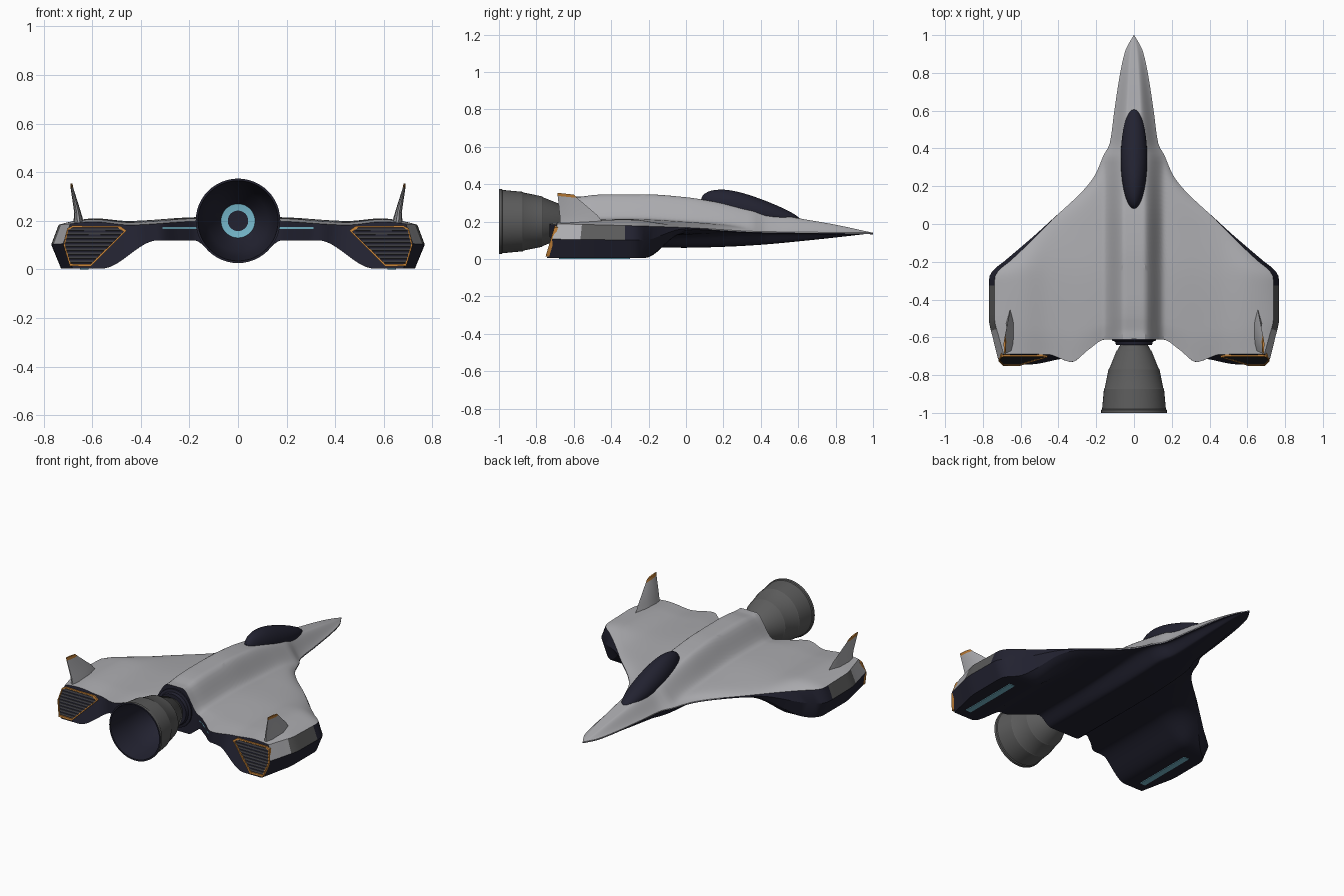
import bpy, bmesh, math

if "Cube" in bpy.data.objects:
    bpy.data.objects.remove(bpy.data.objects["Cube"])


def mat(name, r, g, b):
    m = bpy.data.materials.new(name)
    m.diffuse_color = (r, g, b, 1)
    m.use_nodes = True
    m.node_tree.nodes["Principled BSDF"].inputs["Base Color"].default_value = m.diffuse_color
    return m


GREY = mat("hull_grey", 0.41, 0.41, 0.43)
NAVY = mat("dark_navy", 0.016, 0.016, 0.03)
METAL = mat("nozzle_metal", 0.105, 0.105, 0.105)
SLAT = mat("grille_grey", 0.04, 0.04, 0.045)
ORANGE = mat("orange_trim", 0.50, 0.20, 0.035)
CYAN = mat("cyan_glow", 0.18, 0.48, 0.60)


def finish(name, bm, mats, mirror=False, angle=30):
    bmesh.ops.remove_doubles(bm, verts=bm.verts, dist=1e-4)
    bmesh.ops.recalc_face_normals(bm, faces=bm.faces)
    me = bpy.data.meshes.new(name)
    bm.to_mesh(me)
    bm.free()
    for m in mats:
        me.materials.append(m)
    ob = bpy.data.objects.new(name, me)
    bpy.context.collection.objects.link(ob)
    if mirror:
        ob.modifiers.new("mirror", 'MIRROR')
    bpy.ops.object.select_all(action='DESELECT')
    ob.select_set(True)
    bpy.context.view_layer.objects.active = ob
    bpy.ops.object.shade_smooth_by_angle(angle=math.radians(angle))
    return ob


def face(bm, vs, mi=0):
    f = bm.faces.new(vs)
    f.material_index = mi


def sm(a, b, x):
    t = max(0.0, min(1.0, (x - a) / (b - a)))
    return t * t * (3 - 2 * t)


def curve(pts):
    """Monotone cubic interpolation through (position, value) points."""
    pts = sorted(pts)
    d = [(q[1] - p[1]) / (q[0] - p[0]) for p, q in zip(pts, pts[1:])]
    tan = [d[0]] + [2 * a * b / (a + b) if a * b > 0 else 0 for a, b in zip(d, d[1:])] + [d[-1]]

    def f(x):
        x = max(pts[0][0], min(pts[-1][0], x))
        i = max(k for k in range(len(d)) if pts[k][0] <= x)
        h = pts[i + 1][0] - pts[i][0]
        t = (x - pts[i][0]) / h
        return ((2*t**3 - 3*t*t + 1) * pts[i][1] + (t**3 - 2*t*t + t) * h * tan[i]
                + (3*t*t - 2*t**3) * pts[i + 1][1] + (t**3 - t*t) * h * tan[i + 1])
    return f


# Hull guide curves along y: outline, spine, wing, edge, belly
width = curve([(1, .001), (.92, .045), (.8, .073), (.6, .104), (.42, .13), (.37, .158), (.25, .212),
               (0, .46), (-.2, .69), (-.25, .75), (-.29, .768), (-.5, .768), (-.6, .745), (-.69, .72)])
spine = curve([(1, .14), (.8, .183), (.6, .218), (.4, .255), (.2, .297), (0, .33),
               (-.2, .345), (-.4, .346), (-.61, .333)])
wing_top = curve([(1, .14), (.4, .165), (.2, .185), (0, .2), (-.3, .215), (-.55, .21), (-.7, .197)])
edge_top = curve([(1, .14), (.4, .147), (0, .168), (-.3, .178), (-.69, .188)])
wing_low = curve([(1, .138), (.4, .142), (0, .128), (-.3, .12), (-.7, .12)])
keel = curve([(1, .138), (.8, .115), (.6, .094), (.4, .076), (.2, .065), (0, .06), (-.6, .065)])
tail = curve([(0, -.61), (.155, -.612), (.24, -.665), (.33, -.73), (.46, -.69), (.8, -.688)])


def pod(y):
    return 1 - sm(-.23, .08, y)


def top_z(x, y, u):
    s = min(.165, width(y))
    z = wing_top(y) - .015 * sm(.16, .45, x) + .018 * pod(y) * sm(.45, .62, x)
    z += (edge_top(y) - z) * u ** 8
    return z + (spine(y) - wing_top(y)) * (1 - sm(.3 * s, s, x))


def low_z(x, y, u):
    s = min(.18, width(y))
    z = wing_low(y) + (keel(y) - wing_low(y)) * (1 - sm(.5 * s, s, x))
    p = pod(y)
    z += (.004 - z) * p * sm(.33, .56, x)
    return z + (edge_top(y) - .008 - z) * (1 - p) * u ** 4


# Hull: lofted half, mirrored
bm = bmesh.new()
N = 48
ys = [1 - 1.5 * i / 60 for i in range(61)] + [-.5 - .19 * i / 10 for i in range(1, 11)]
rows = []
for yn in ys:
    s = max(0, (-.5 - yn) / .19)
    w, p = width(yn), pod(yn)
    row = []
    for j in range(N + 1):
        x = j / N * (w - .03 * p)
        z = top_z(x, yn, j / N)
        row.append((x, yn if s == 0 else -.5 + s * (tail(x) + .5), z))
    zm = (row[-1][2] + low_z(w, yn, 1)) / 2 + .01 * p
    row.append((w, yn if s == 0 else -.5 - s * .215, zm))
    for j in range(N, -1, -1):
        x = j / N * (w - .04 * p)
        z = low_z(x, yn, j / N)
        end = tail(x) if x < .34 else min(tail(x), -.745 + .3 * z)
        row.append((x, yn if s == 0 else -.5 + s * (end + .5), z))
    rows.append([bm.verts.new(c) for c in row])
for i, (a, b) in enumerate(zip(rows, rows[1:])):
    y = ys[i + 1]
    for j in range(len(a) - 1):
        m = 0 if j < N else 1
        if j == N:      # upper side band: navy, then panel, then grey
            m = 0 if y < -.56 or y > .1 else 2 if y < -.33 else 1
        face(bm, (a[j], a[j + 1], b[j + 1], b[j]), m)
e = rows[-1]
L = len(e) - 1
for j in range(N):
    face(bm, (e[j], e[j + 1], e[L - j - 1], e[L - j]), 1)
face(bm, (e[N], e[N + 1], e[N + 2]), 1)
finish("hull", bm, [GREY, NAVY, METAL], True)

# Canopy: bubble following the spine
bm = bmesh.new()
bmesh.ops.create_uvsphere(bm, u_segments=40, v_segments=24, radius=1)
for v in bm.verts:
    y = .345 + .265 * v.co.y
    v.co = (.07 * v.co.x, y, spine(y) - .008 + (.092 - .03 * (v.co.y + .36)) * v.co.z)
finish("canopy", bm, [NAVY])


def lathe(name, prof, mats, n=48):
    """Spin (radius, y, material) points about the engine axis."""
    bm = bmesh.new()
    rings = [[bm.verts.new((r * math.cos(k * math.tau / n), y, .2 + r * math.sin(k * math.tau / n)))
              for k in range(n)] for r, y, _ in prof]
    for i in range(len(prof) - 1):
        for k in range(n):
            q = (k + 1) % n
            face(bm, (rings[i][k], rings[i][q], rings[i + 1][q], rings[i + 1][k]), prof[i][2])
    finish(name, bm, mats)


# Main engine nozzle with stepped bands, and its collar
lathe("engine_nozzle", [
    (.065, -.60, 0), (.07, -.635, 0), (.088, -.668, 0), (.093, -.672, 0), (.13, -.765, 0), (.135, -.77, 0),
    (.155, -.868, 0), (.159, -.873, 0), (.169, -.98, 0), (.174, -.984, 0), (.174, -1, 1), (.165, -1, 1),
    (.15, -.87, 1), (.125, -.77, 1), (.07, -.69, 2), (.042, -.685, 1), (.001, -.685, 1)],
    [METAL, NAVY, CYAN])
lathe("engine_collar", [(.12, -.58, 0), (.115, -.618, 0), (.1, -.622, 0), (.095, -.64, 0), (.05, -.64, 0)], [NAVY])

# Tail fins with orange tips
bm = bmesh.new()
levels = []
for cx, front, back, t, z in ((.655, -.44, -.672, .022, .19), (.66, -.475, -.675, .014, .235),
                              (.682, -.583, -.686, .006, .337), (.685, -.6, -.688, .005, .354)):
    sect = ((0, 0), (1, .35), (.8, .8), (.25, 1), (-.25, 1), (-.8, .8), (-1, .35))
    levels.append([bm.verts.new((cx + t * a, front + (back - front) * f, z - (.01 * (1 - f) if z > .3 else 0)))
                   for a, f in sect])
for i in range(3):
    for k in range(7):
        q = (k + 1) % 7
        face(bm, (levels[i][k], levels[i][q], levels[i + 1][q], levels[i + 1][k]), int(i == 2))
face(bm, levels[-1], 1)
face(bm, levels[0], 0)
finish("tail_fin", bm, [GREY, ORANGE], True)

# Pod exhausts: orange rim, dark back and horizontal slats on the slanted rear
outline = [(.458, .160), (.485, .179), (.682, .180), (.703, .168), (.718, .10), (.692, .014), (.605, .012)]
cx, cz = .635, .11
inner = [(cx + (x - cx) * .93, cz + (z - cz) * .90) for x, z in outline]


def on_rear(x, z, out):
    return (x, -.745 + .3 * z - out, z)


bm = bmesh.new()
loops = [[bm.verts.new(on_rear(x, z, o)) for x, z in pts]
         for pts, o in ((outline, -.01), (outline, .01), (inner, .01), (inner, .001))]
for a, b in zip(loops, loops[1:]):
    for k in range(7):
        q = (k + 1) % 7
        face(bm, (a[k], a[q], b[q], b[k]), 0)
face(bm, loops[-1], 1)
finish("exhaust_rim", bm, [ORANGE, NAVY], True)


def span(z):
    xs = [a[0] + (b[0] - a[0]) * (z - a[1]) / (b[1] - a[1])
          for a, b in zip(inner, inner[1:] + inner[:1]) if (a[1] - z) * (b[1] - z) < 0]
    return min(xs), max(xs)


bm = bmesh.new()
for k in range(9):
    z = .032 + k * .0165
    quads = []
    for zz, o in ((z - .005, .001), (z - .003, .007), (z + .004, .004), (z + .005, .001)):
        quads.append([bm.verts.new(on_rear(x, zz, o)) for x in span(z)])
    for a, b in zip(quads, quads[1:]):
        face(bm, (a[0], a[1], b[1], b[0]))
finish("exhaust_slats", bm, [SLAT], True)


def plate(name, corners, m):
    """Thin plate from a flat quad, extruded by the given offset."""
    (x0, x1), (y0, y1), (z0, z1) = corners
    bm = bmesh.new()
    bmesh.ops.create_cube(bm, size=1)
    for v in bm.verts:
        v.co = (x1 if v.co.x > 0 else x0, y1 if v.co.y > 0 else y0, z1 if v.co.z > 0 else z0)
    return finish(name, bm, [m], True)


# Glowing strips under the pods
plate("pod_light_strip", ((.615, .65), (-.68, -.3), (0, .007)), CYAN)

# Glowing strip along the wing trailing edge
bm = bmesh.new()
pairs = [[bm.verts.new((x, tail(x) - .003, z)) for z in (.166, .174)] for x in (.17, .2, .24, .28, .31)]
for a, b in zip(pairs, pairs[1:]):
    face(bm, (a[0], b[0], b[1], a[1]))
finish("wing_light_strip", bm, [CYAN], True)
